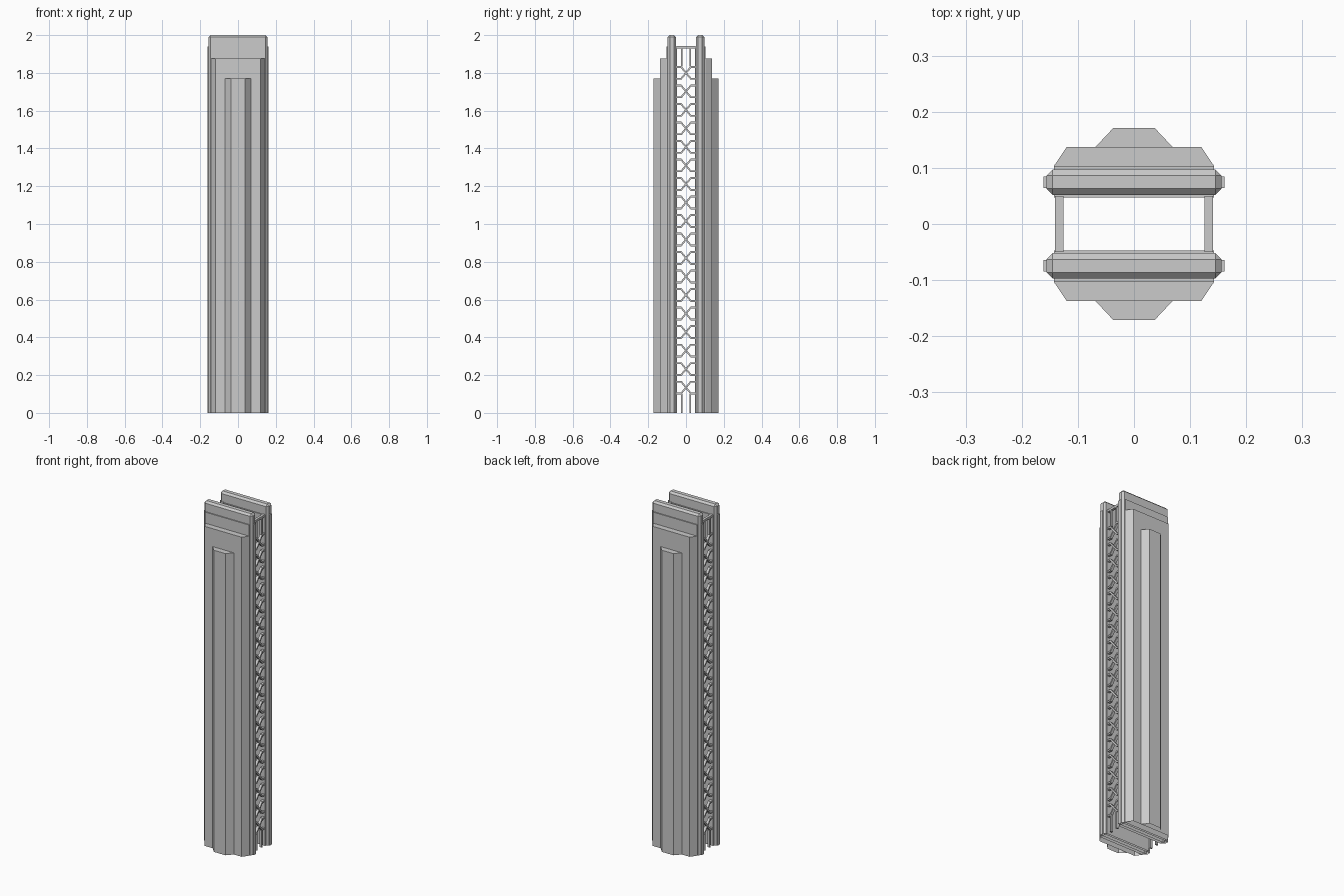
import bpy, bmesh

if "Cube" in bpy.data.objects:
    bpy.data.objects.remove(bpy.data.objects["Cube"])


def finish(bm, name, open_bottom=False):
    bmesh.ops.recalc_face_normals(bm, faces=bm.faces)
    if open_bottom:
        low = [f for f in bm.faces if f.normal.z < -0.9 and f.calc_center_median().z < 1e-4]
        bmesh.ops.delete(bm, geom=low, context='FACES_ONLY')
    me = bpy.data.meshes.new(name)
    bm.to_mesh(me)
    bm.free()
    ob = bpy.data.objects.new(name, me)
    bpy.context.collection.objects.link(ob)
    return ob


def add_prism(bm, pts, offset):
    """Extrude a closed outline of 3D points along an offset."""
    f = bm.faces.new([bm.verts.new(p) for p in pts])
    ext = bmesh.ops.extrude_face_region(bm, geom=[f], use_keep_orig=True)
    vs = [g for g in ext["geom"] if isinstance(g, bmesh.types.BMVert)]
    bmesh.ops.translate(bm, verts=vs, vec=offset)


def wall_prism(name, outline, height, s, bevel=0):
    """Upright part of one wall, s = side of the centre plane."""
    bm = bmesh.new()
    add_prism(bm, [(x, s * y, 0) for x, y in outline], (0, 0, height))
    if bevel:
        edges = [e for e in bm.edges if max(v.co.z for v in e.verts) > 0.01]
        bmesh.ops.bevel(bm, geom=edges, offset=bevel, segments=1,
                        profile=0.5, affect='EDGES')
    return finish(bm, name, True)


def rect(hx, y0, y1):
    return [(-hx, y0), (hx, y0), (hx, y1), (-hx, y1)]


for s, side in ((-1, "front"), (1, "back")):
    # Slab with chamfered edges, raised face panels and edge strips
    wall_prism(side + "_slab", rect(0.156, 0.052, 0.097), 2.0, s, 0.011)
    wall_prism(side + "_face_panel", rect(0.143, 0.047, 0.103), 1.94, s)
    wall_prism(side + "_edge_strip", rect(0.161, 0.064, 0.085), 1.94, s)
    # Stepped pilasters
    wall_prism(side + "_wide_pilaster",
               [(-0.143, 0.103), (0.143, 0.103), (0.12, 0.137), (-0.12, 0.137)], 1.875, s)
    wall_prism(side + "_narrow_pilaster",
               [(-0.069, 0.137), (0.069, 0.137), (0.037, 0.171), (-0.037, 0.171)], 1.77, s)

# Lattice infill between the walls
T = 0.0045
X0, X1 = 0.126, 0.141


def yz_bar(bm, sx, outline):
    add_prism(bm, [(sx * X0, y, z) for y, z in outline], (sx * (X1 - X0), 0, 0))


for sx, side in ((-1, "left"), (1, "right")):
    bm = bmesh.new()
    # Top rail and short posts at both ends
    yz_bar(bm, sx, [(-0.05, 1.93), (0.05, 1.93), (0.05, 1.943), (-0.05, 1.943)])
    for y in (-0.023, 0.023):
        for z0, z1 in ((0, 0.1), (1.835, 1.935)):
            yz_bar(bm, sx, [(y - T, z0), (y + T, z0), (y + T, z1), (y - T, z1)])
    # Crossed braces with level ends
    for i in range(18):
        c = 0.134 + i * 0.098
        for m in (-1, 1):
            top = [(-0.05, 0.036), (-0.024, 0.036), (0.028, -0.027), (0.05, -0.027)]
            low = [(-y, -z) for y, z in top]
            yz_bar(bm, sx, [(m * y, c + z) for y, z in top + low])
    finish(bm, side + "_lattice")
